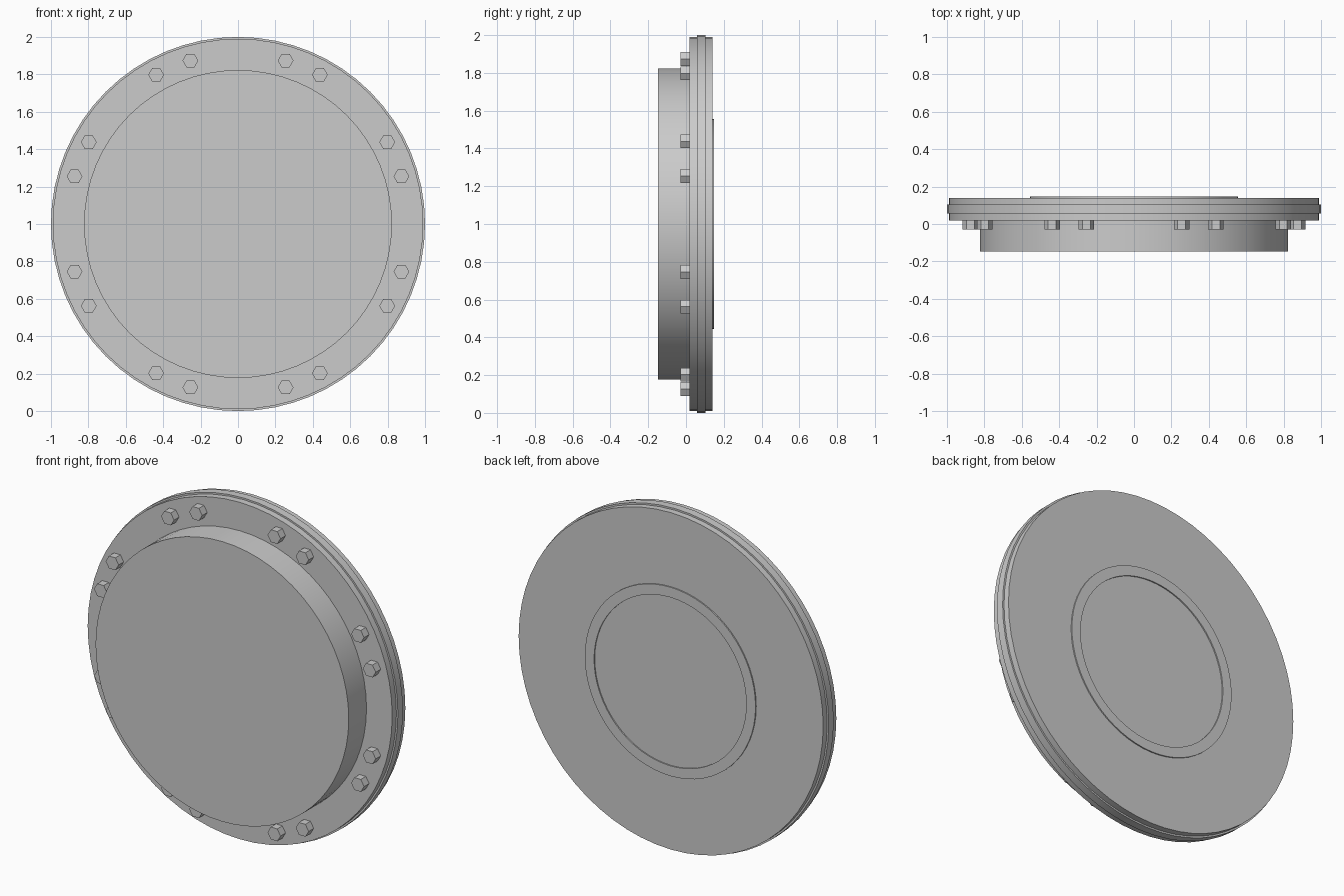
import bpy, bmesh, math
from mathutils import Vector, Matrix

if "Cube" in bpy.data.objects:
    bpy.data.objects.remove(bpy.data.objects["Cube"])

grey = bpy.data.materials.new("light_grey")
grey.diffuse_color = (0.6, 0.6, 0.6, 1)
grey.use_nodes = True
grey.node_tree.nodes["Principled BSDF"].inputs["Base Color"].default_value = grey.diffuse_color
CENTRE_Z = 1.0
SEGMENTS = 64


def finish(name, bm, smooth=True):
    bmesh.ops.recalc_face_normals(bm, faces=bm.faces)
    mesh = bpy.data.meshes.new(name)
    bm.to_mesh(mesh)
    bm.free()
    if smooth:
        mesh.shade_smooth()
        mesh.set_sharp_from_angle(angle=math.radians(30))
    mesh.materials.append(grey)
    obj = bpy.data.objects.new(name, mesh)
    bpy.context.collection.objects.link(obj)
    return obj


def lathe(name, profile, closed=False):
    """Spin (radius, y) points about the horizontal y axis."""
    bm = bmesh.new()
    verts = [bm.verts.new((0, y, CENTRE_Z + r)) for r, y in profile]
    edges = [bm.edges.new(pair) for pair in zip(verts, verts[1:])]
    if closed:
        edges.append(bm.edges.new((verts[-1], verts[0])))
    bmesh.ops.spin(bm, geom=verts + edges, cent=(0, 0, CENTRE_Z), axis=(0, 1, 0),
                   angle=math.tau, steps=SEGMENTS)
    bmesh.ops.remove_doubles(bm, verts=bm.verts, dist=1e-4)
    return finish(name, bm)


# Flange plate with a slightly wider middle band
lathe("flange", [(0, 0.018), (0.99, 0.018), (0.99, 0.057), (1.0, 0.057),
                 (1.0, 0.103), (0.99, 0.103), (0.99, 0.14), (0, 0.14)])

# Front drum
lathe("front_drum", [(0, -0.147), (0.823, -0.147), (0.823, 0.02), (0, 0.02)])

# Thin raised ring on the back
lathe("back_ring", [(0.495, 0.138), (0.555, 0.138), (0.555, 0.147), (0.495, 0.147)],
      closed=True)

# Hexagonal bolt heads in eight pairs, all with corners pointing sideways
bm = bmesh.new()
for pair in range(8):
    for offset in (-6.25, 6.25):
        a = math.radians(22.5 + 45 * pair + offset)
        place = Matrix.Translation(Vector((0.91 * math.cos(a), -0.004,
                                           CENTRE_Z + 0.91 * math.sin(a))))
        ring = [place @ Vector((0.042 * math.cos(k * math.pi / 3), -0.025,
                                0.042 * math.sin(k * math.pi / 3))) for k in range(6)]
        front = [bm.verts.new(p) for p in ring]
        back = [bm.verts.new(p + Vector((0, 0.049, 0))) for p in ring]
        bm.faces.new(front)
        bm.faces.new(back[::-1])
        for k in range(6):
            n = (k + 1) % 6
            bm.faces.new((front[k], back[k], back[n], front[n]))
finish("bolt_heads", bm, smooth=False)
